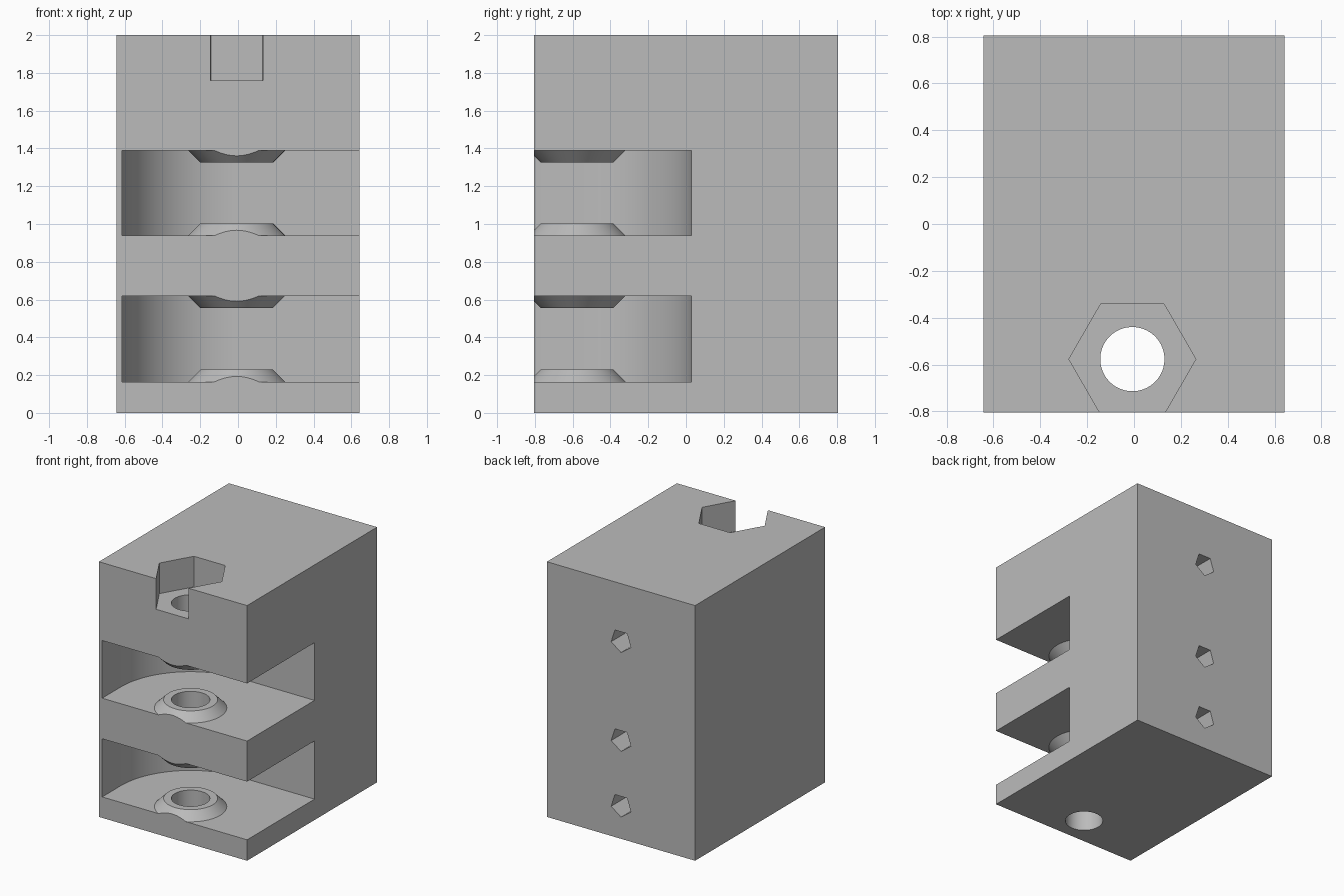
import bpy, bmesh, math
from mathutils import Matrix, Vector

if "Cube" in bpy.data.objects:
    bpy.data.objects.remove(bpy.data.objects["Cube"], do_unlink=True)

grey = bpy.data.materials.new("plain grey")
grey.use_nodes = True
COLOUR = (0.5, 0.5, 0.5, 1)
grey.diffuse_color = COLOUR
grey.node_tree.nodes["Principled BSDF"].inputs["Base Color"].default_value = COLOUR

WIDTH, DEPTH, HEIGHT = 1.285, 1.61, 2.0
PIN = Vector((-0.007, -0.577, 0))      # axis of the vertical bore
SLOT_R = 0.607
SLOTS = [(0.164, 0.62), (0.938, 1.39)]


def finish(name, bm):
    bmesh.ops.recalc_face_normals(bm, faces=bm.faces)
    mesh = bpy.data.meshes.new(name)
    bm.to_mesh(mesh)
    bm.free()
    mesh.materials.append(grey)
    ob = bpy.data.objects.new(name, mesh)
    bpy.context.collection.objects.link(ob)
    return ob


def prism(name, sides, r1, r2, length, matrix):
    """Cone or prism centred on the matrix origin, along its z axis."""
    bm = bmesh.new()
    bmesh.ops.create_cone(bm, cap_ends=True, segments=sides, radius1=r1,
                          radius2=r2, depth=length, matrix=matrix)
    return finish(name, bm)


def cut(target, cutter):
    """Subtract the cutter from the target, then discard the cutter."""
    cutter.hide_render = True
    mod = target.modifiers.new("cut", 'BOOLEAN')
    mod.operation = 'DIFFERENCE'
    mod.solver = 'EXACT'
    mod.object = cutter
    bpy.context.view_layer.objects.active = target
    bpy.ops.object.modifier_apply(modifier=mod.name)
    bpy.data.objects.remove(cutter, do_unlink=True)


def boss(z, up):
    """Conical washer face growing from a slot floor (up) or ceiling."""
    sunk, tall = 0.02, 0.065
    middle = z + (tall - sunk) / 2 * up
    wide, narrow = 0.257 + sunk, 0.257 - tall
    ends = (wide, narrow) if up > 0 else (narrow, wide)
    return prism("boss", 96, *ends, tall + sunk,
                 Matrix.Translation(PIN + Vector((0, 0, middle))))


def slot(low, high):
    """Slot open to the front and left, with a rounded inner corner."""
    steps = 32
    outline = [(PIN.x - SLOT_R * math.cos(a), PIN.y + SLOT_R * math.sin(a))
               for a in (math.pi / 2 * i / steps for i in range(steps + 1))]
    outline += [(WIDTH, PIN.y + SLOT_R), (WIDTH, -DEPTH), (PIN.x - SLOT_R, -DEPTH)]
    bm = bmesh.new()
    face = bm.faces.new([bm.verts.new((x, y, low)) for x, y in outline])
    grown = bmesh.ops.extrude_face_region(bm, geom=[face])["geom"]
    bmesh.ops.translate(bm, vec=(0, 0, high - low),
                        verts=[g for g in grown if isinstance(g, bmesh.types.BMVert)])
    ob = finish("slot", bm)
    cut(ob, boss(low, 1))
    cut(ob, boss(high, -1))
    return ob


# Main block
bm = bmesh.new()
bmesh.ops.create_cube(bm, size=1, matrix=Matrix.Translation((0, 0, HEIGHT / 2))
                      @ Matrix.Diagonal((WIDTH, DEPTH, HEIGHT, 1)))
block = finish("hinge_block", bm)

# Two slots with bosses above and below
for low, high in SLOTS:
    cut(block, slot(low, high))

# Vertical bore
cut(block, prism("bore", 96, 0.137, 0.137, 3,
                 Matrix.Translation(PIN + Vector((0, 0, 1)))))

# Hexagonal nut pocket in the top
pocket = 0.24
cut(block, prism("nut_pocket", 6, 0.271, 0.271, 2 * pocket,
                 Matrix.Translation(PIN + Vector((0, 0, HEIGHT)))
                 @ Matrix.Rotation(math.pi / 2, 4, 'Z')))

# Five-sided screw holes in the back, one corner pointing down
for z in (0.26, 0.775, 1.55):
    hole = prism("screw_hole", 5, 0.09, 0.09, 0.8,
                 Matrix.Translation((0, DEPTH / 2, z))
                 @ Matrix.Rotation(math.pi / 2, 4, 'X'))
    lowest = min(v.co.z for v in hole.data.vertices)
    if z - lowest < 0.089:                # turn the corner downwards
        hole.data.transform(Matrix.Translation((0, 0, z))
                            @ Matrix.Rotation(math.pi, 4, 'Y')
                            @ Matrix.Translation((0, 0, -z)))
    cut(block, hole)

bpy.ops.object.select_all(action='DESELECT')
block.select_set(True)
bpy.context.view_layer.objects.active = block
bpy.ops.object.shade_smooth_by_angle(angle=math.radians(25))
